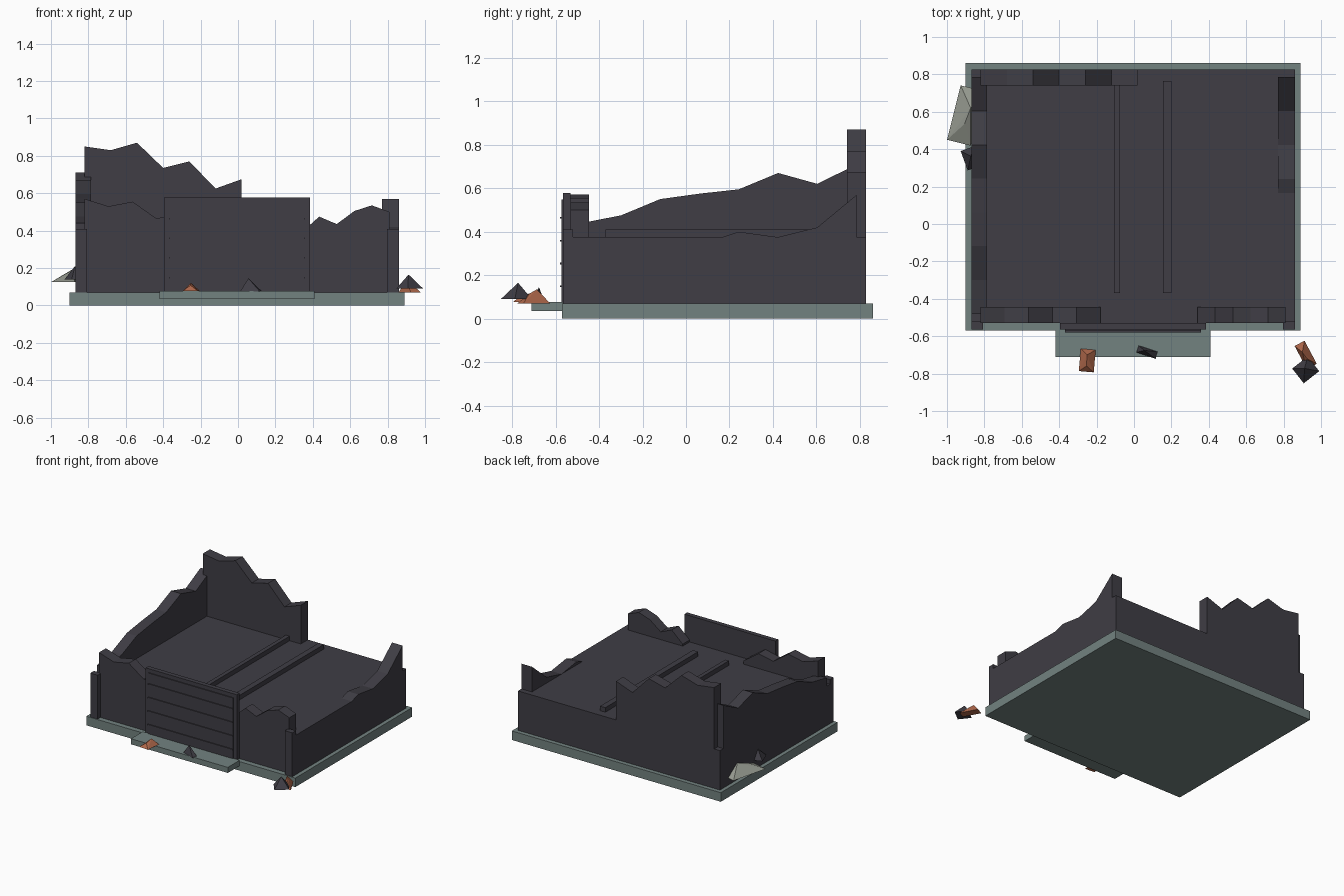
import bpy, bmesh, math
from mathutils import Vector

if "Cube" in bpy.data.objects:
    bpy.data.objects.remove(bpy.data.objects["Cube"])

def material(name, rgb):
    m = bpy.data.materials.new(name)
    m.diffuse_color = (*rgb, 1)
    m.use_nodes = True
    m.node_tree.nodes["Principled BSDF"].inputs["Base Color"].default_value = m.diffuse_color
    return m

DARK = material("charcoal", (0.050, 0.047, 0.059))
SLAB = material("slate green", (0.170, 0.223, 0.216))
RUST = material("rust", (0.43, 0.138, 0.07))
PALE = material("pale grey", (0.31, 0.33, 0.285))

def finish(name, bm, mat):
    bmesh.ops.recalc_face_normals(bm, faces=bm.faces)
    me = bpy.data.meshes.new(name)
    bm.to_mesh(me)
    bm.free()
    me.materials.append(mat)
    ob = bpy.data.objects.new(name, me)
    bpy.context.collection.objects.link(ob)
    return ob

def box(name, x0, x1, y0, y1, z0, z1, mat=DARK):
    bm = bmesh.new()
    bmesh.ops.create_cube(bm, size=1)
    for v in bm.verts:
        v.co = Vector(((x0 + x1) / 2 + v.co.x * (x1 - x0),
                       (y0 + y1) / 2 + v.co.y * (y1 - y0),
                       (z0 + z1) / 2 + v.co.z * (z1 - z0)))
    return finish(name, bm, mat)

def broken_wall(name, axis, start, end, heights, d0, d1, base=0.30):
    """Wall with a jagged top, evenly spaced heights along x or y."""
    n = len(heights) - 1
    prof = [(start + (end - start) * i / n, h) for i, h in enumerate(heights)]
    prof = [(start, base)] + prof + [(end, base)]
    bm = bmesh.new()
    rings = [[bm.verts.new((p, d, z) if axis == "x" else (d, p, z)) for p, z in prof]
             for d in (d0, d1)]
    for r in rings:
        bm.faces.new(r)
    k = len(prof)
    for i in range(k):
        j = (i + 1) % k
        bm.faces.new((rings[0][i], rings[0][j], rings[1][j], rings[1][i]))
    return finish(name, bm, mat=DARK)

def shard(name, cx, cy, lx, ly, z0, z1, turn, apex, mat):
    """Low rubble chunk: turned quad base, a short ridge on top."""
    c, s = math.cos(math.radians(turn)), math.sin(math.radians(turn))
    def pt(u, v, z):
        u, v = u * lx / 2, v * ly / 2
        return (cx + u * c - v * s, cy + u * s + v * c, z)
    pts = [pt(u, v, z0) for u, v in ((-1, -1), (1, -1), (1, 1), (-1, 1))]
    pts += [pt(apex[0], apex[1], z1), pt(apex[0] * 0.3, -apex[1], z0 + (z1 - z0) * 0.7)]
    bm = bmesh.new()
    vs = [bm.verts.new(p) for p in pts]
    bmesh.ops.convex_hull(bm, input=vs)
    return finish(name, bm, mat)

# ground slab, doorstep and the solid lower storey
box("foundation", -0.90, 0.89, -0.57, 0.86, 0, 0.07, SLAB)
box("doorstep", -0.42, 0.41, -0.71, -0.565, 0.035, 0.078, SLAB)
box("lower_storey", -0.87, 0.86, -0.53, 0.827, 0.07, 0.375)

# jagged remains of the upper walls
broken_wall("back_wall", "x", -0.82, 0.02,
            [0.85, 0.83, 0.87, 0.735, 0.77, 0.625, 0.675], 0.74, 0.827)
broken_wall("left_wall", "y", -0.48, 0.785,
            [0.44, 0.475, 0.55, 0.575, 0.595, 0.67, 0.62, 0.71], -0.87, -0.785)
broken_wall("right_wall", "y", 0.06, 0.785, [0.34, 0.40, 0.375, 0.42, 0.57], 0.77, 0.86)
broken_wall("front_wall_left", "x", -0.82, -0.18,
            [0.57, 0.53, 0.555, 0.465, 0.49, 0.40], -0.53, -0.445)
broken_wall("front_wall_right", "x", 0.34, 0.81,
            [0.39, 0.475, 0.435, 0.505, 0.535, 0.50], -0.53, -0.445)

# front corner posts
for side, x in (("left", -0.87), ("right", 0.797)):
    box("corner_post_" + side, x, x + 0.063, -0.565, -0.52, 0.07, 0.41)

# floor beams
box("floor_beam_left", -0.108, -0.076, -0.37, 0.765, 0.36, 0.41)
box("floor_beam_right", 0.155, 0.20, -0.37, 0.765, 0.36, 0.41)

# shutter door with thin slat ribs
box("door_frame", -0.395, 0.385, -0.565, -0.53, 0.07, 0.578)
box("door_shutter", -0.37, 0.358, -0.572, -0.56, 0.07, 0.548)
for i in range(4):
    z = 0.145 + i * 0.105
    box("door_rib_%d" % (i + 1), -0.37, 0.358, -0.579, -0.57, z, z + 0.008)

# rubble
shard("rubble_rust_step", -0.25, -0.73, 0.08, 0.12, 0.078, 0.12, -5, (-0.1, 0.5), RUST)
shard("rubble_dark_step", 0.07, -0.685, 0.11, 0.04, 0.075, 0.145, -18, (-0.3, 0.2), DARK)
shard("rubble_rust_corner", 0.918, -0.70, 0.06, 0.14, 0.07, 0.135, 28, (-0.3, 0.3), RUST)
shard("rubble_dark_corner", 0.918, -0.78, 0.105, 0.10, 0.09, 0.165, 38, (0.0, 0.2), DARK)
shard("rubble_pale_side", -0.90, 0.58, 0.13, 0.30, 0.125, 0.20, -14, (0.25, 0.3), PALE)
shard("rubble_dark_side", -0.875, 0.35, 0.07, 0.11, 0.14, 0.21, 20, (0.2, 0.2), DARK)
